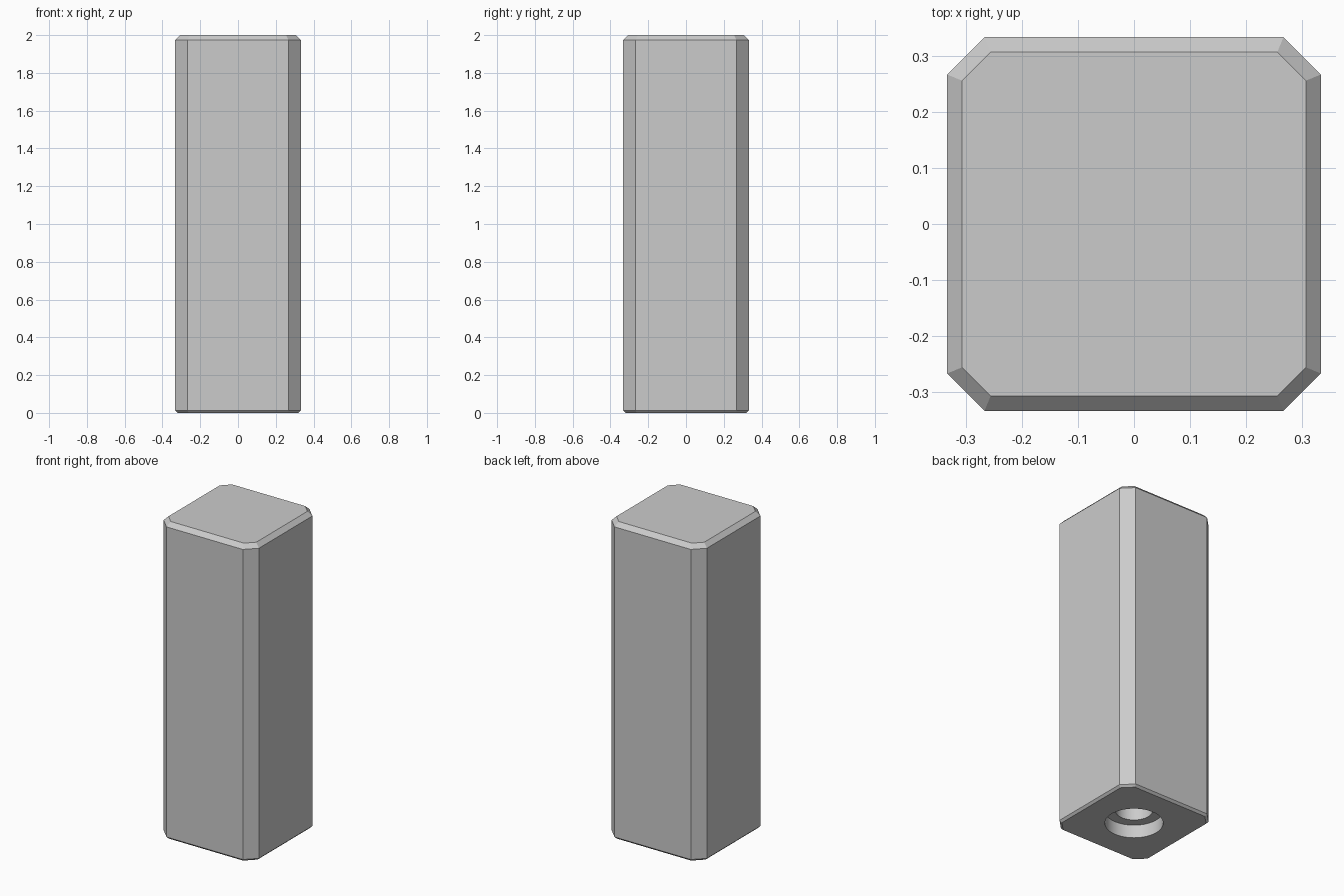
import bpy, bmesh
from math import cos, sin, pi, tan, radians

if "Cube" in bpy.data.objects:
    bpy.data.objects.remove(bpy.data.objects["Cube"])


def loft(name, rings):
    """Closed solid skinned through rings of equal point count, bottom to top."""
    bm = bmesh.new()
    loops = [[bm.verts.new(p) for p in ring] for ring in rings]
    n = len(loops[0])
    for a, b in zip(loops, loops[1:]):
        for i in range(n):
            j = (i + 1) % n
            bm.faces.new((a[i], a[j], b[j], b[i]))
    bm.faces.new(loops[0][::-1])
    bm.faces.new(loops[-1])
    bmesh.ops.recalc_face_normals(bm, faces=bm.faces)
    mesh = bpy.data.meshes.new(name)
    bm.to_mesh(mesh)
    bm.free()
    obj = bpy.data.objects.new(name, mesh)
    bpy.context.collection.objects.link(obj)
    return obj


def octagon(inset, z):
    """Square with cut corners, evenly inset."""
    h = HALF - inset
    k = HALF - CORNER - inset * tan(radians(22.5))
    return [(x, y, z) for x, y in ((h, -k), (h, k), (k, h), (-k, h),
                                   (-h, k), (-h, -k), (-k, -h), (k, -h))]


def circle(r, z, n=64):
    return [(r * cos(2 * pi * i / n), r * sin(2 * pi * i / n), z) for i in range(n)]


HALF, CORNER, HEIGHT = 0.3333, 0.0667, 2.0
TOP_BEVEL, BASE_BEVEL = 0.0267, 0.0133
BORE_R, BORE_DEPTH = 0.167, 0.083
HOLE_R, HOLE_DEPTH = 0.107, 0.5

# Post body with chamfered corners, top and base
post = loft("post", [octagon(BASE_BEVEL, 0), octagon(0, BASE_BEVEL),
                     octagon(0, HEIGHT - TOP_BEVEL), octagon(TOP_BEVEL, HEIGHT)])

# Stepped blind hole in the underside
cutter = loft("hole_cutter", [circle(BORE_R, -0.1), circle(BORE_R, BORE_DEPTH),
                              circle(HOLE_R, BORE_DEPTH), circle(HOLE_R, HOLE_DEPTH)])
cutter.hide_render = True
mod = post.modifiers.new("hole", 'BOOLEAN')
mod.object = cutter
mod.operation = 'DIFFERENCE'
mod.solver = 'EXACT'
bpy.context.view_layer.objects.active = post
post.select_set(True)
bpy.ops.object.modifier_apply(modifier=mod.name)
bpy.data.objects.remove(cutter)

# Smooth hole walls, crisp chamfers
bpy.ops.object.shade_smooth_by_angle(angle=radians(20))
